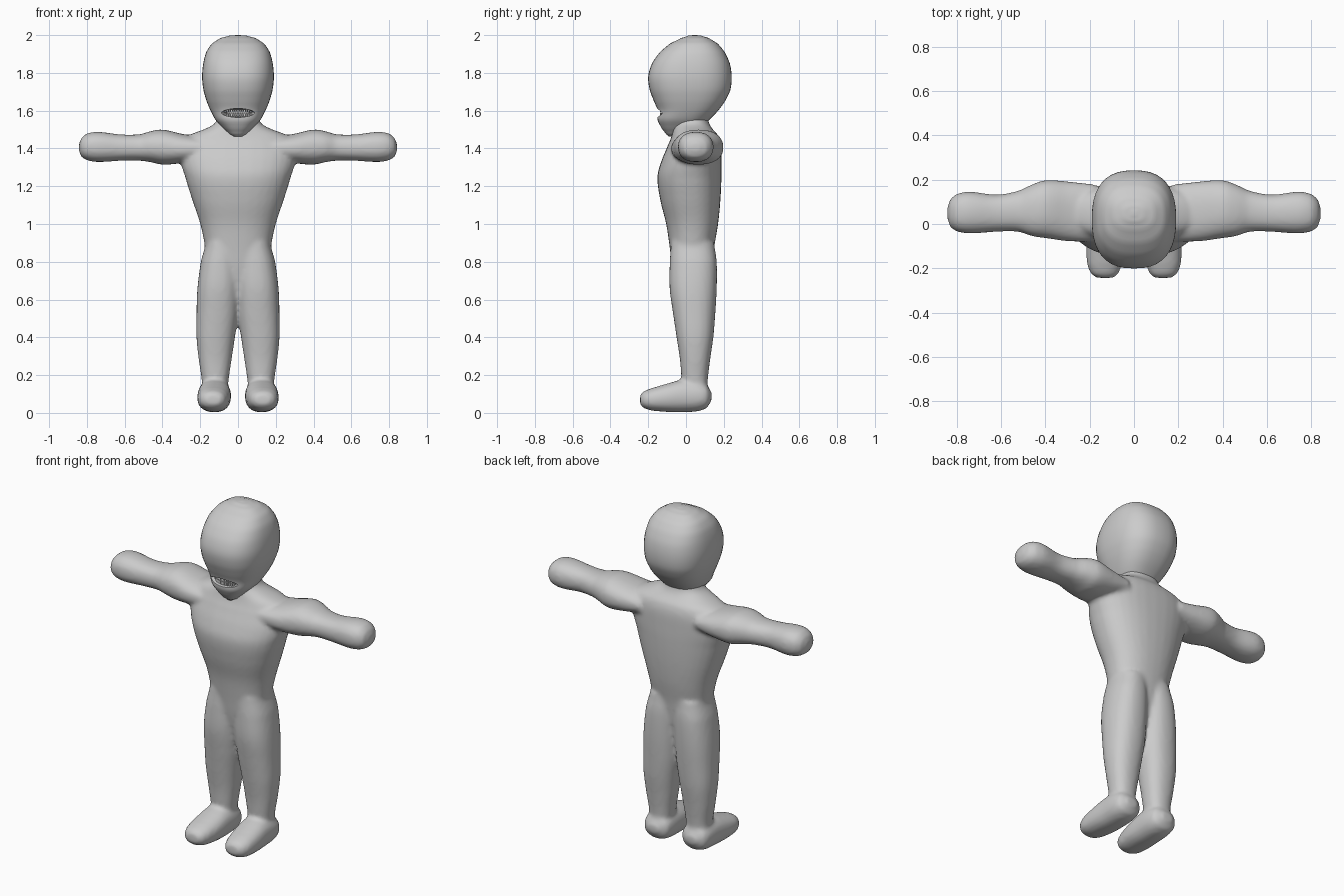
import bpy, math
from mathutils import Vector

grey = bpy.data.materials.new("plain grey")
grey.diffuse_color = (0.6, 0.6, 0.6, 1)

AXES = {"x": (1, 2, 0), "y": (0, 2, 1), "z": (0, 1, 2)}


def spline(rows, steps):
    """Smooth in-between sections (Catmull-Rom)."""
    out, n = [], len(rows)
    for i in range(n - 1):
        p = [rows[max(0, min(n - 1, i + k))] for k in (-1, 0, 1, 2)]
        for s in range(steps):
            t = s / steps
            row = [0.5 * (2 * b + (c - a) * t + (2 * a - 5 * b + 4 * c - d) * t * t
                          + (3 * b - a - 3 * c + d) * t ** 3) for a, b, c, d in zip(*p)]
            row[0] = rows[i][0] + (rows[i + 1][0] - rows[i][0]) * t
            out.append(row)
    return out + [list(rows[-1])]


def loft(name, axis, rows, power=2.3, sides=32, steps=4):
    """Skin over sections (position, u min, u max, v min, v max)."""
    iu, iv, iw = AXES[axis]
    verts, faces = [], []
    rows = spline(rows, steps)
    for w, u0, u1, v0, v1 in rows:
        for k in range(sides):
            a = 2 * math.pi * k / sides
            c, s = math.cos(a), math.sin(a)
            co = [0, 0, 0]
            co[iu] = (u0 + u1) / 2 + (u1 - u0) / 2 * math.copysign(abs(c) ** (2 / power), c)
            co[iv] = (v0 + v1) / 2 + (v1 - v0) / 2 * math.copysign(abs(s) ** (2 / power), s)
            co[iw] = w
            verts.append(co)
    for r in range(len(rows) - 1):
        for k in range(sides):
            a, b = r * sides + k, r * sides + (k + 1) % sides
            faces.append((a, b, b + sides, a + sides))
    last = (len(rows) - 1) * sides
    faces += [tuple(range(sides))[::-1], tuple(range(last, last + sides))]
    if axis == "y":
        faces = [f[::-1] for f in faces]
    me = bpy.data.meshes.new(name)
    me.from_pydata(verts, [], faces)
    me.materials.append(grey)
    ob = bpy.data.objects.new(name, me)
    bpy.context.collection.objects.link(ob)
    return ob


def mirrored(ob):
    bpy.context.view_layer.objects.active = ob
    m = ob.modifiers.new("mirror", "MIRROR")
    bpy.ops.object.modifier_apply(modifier=m.name)
    return ob


def smooth(ob, angle=50):
    bpy.ops.object.select_all(action="DESELECT")
    ob.select_set(True)
    bpy.context.view_layer.objects.active = ob
    bpy.ops.object.shade_smooth_by_angle(angle=math.radians(angle))


# Trunk with sloping shoulders and neck
trunk = loft("body", "z", [
    (0.52, -0.05, 0.05, 0.00, 0.09), (0.62, -0.09, 0.09, -0.04, 0.11),
    (0.75, -0.16, 0.16, -0.07, 0.135), (0.88, -0.175, 0.175, -0.087, 0.15),
    (1.00, -0.20, 0.20, -0.105, 0.17), (1.12, -0.24, 0.24, -0.135, 0.182),
    (1.25, -0.28, 0.28, -0.152, 0.188), (1.34, -0.305, 0.305, -0.128, 0.188),
    (1.42, -0.30, 0.30, -0.095, 0.185), (1.47, -0.26, 0.26, -0.075, 0.17),
    (1.51, -0.16, 0.16, -0.068, 0.135), (1.54, -0.115, 0.115, -0.06, 0.12),
    (1.62, -0.10, 0.10, -0.05, 0.11)])

# Legs
legs = mirrored(loft("legs", "z", [
    (0.08, 0.06, 0.19, 0.00, 0.11), (0.17, 0.05, 0.192, -0.022, 0.115),
    (0.28, 0.034, 0.208, -0.032, 0.128), (0.40, 0.016, 0.22, -0.05, 0.145),
    (0.52, -0.002, 0.22, -0.068, 0.155), (0.66, -0.01, 0.215, -0.087, 0.163),
    (0.80, -0.01, 0.197, -0.086, 0.163), (0.90, -0.01, 0.172, -0.08, 0.15)]))

# Feet
feet = mirrored(loft("feet", "y", [
    (-0.243, 0.09, 0.17, 0.045, 0.095), (-0.225, 0.07, 0.195, 0.025, 0.115),
    (-0.18, 0.053, 0.212, 0.012, 0.132), (-0.10, 0.04, 0.216, 0.005, 0.155),
    (-0.02, 0.037, 0.213, 0.003, 0.175), (0.06, 0.038, 0.21, 0.008, 0.17),
    (0.11, 0.05, 0.198, 0.025, 0.15), (0.136, 0.09, 0.16, 0.065, 0.11)]))

# Arms with rounded ends
arms = mirrored(loft("arms", "x", [
    (0.18, -0.08, 0.18, 1.34, 1.46), (0.30, -0.078, 0.192, 1.322, 1.478),
    (0.40, -0.064, 0.198, 1.314, 1.50), (0.46, -0.055, 0.178, 1.327, 1.492),
    (0.52, -0.035, 0.15, 1.335, 1.475), (0.62, -0.035, 0.132, 1.335, 1.474),
    (0.74, -0.043, 0.146, 1.328, 1.488), (0.80, -0.034, 0.136, 1.337, 1.48),
    (0.83, -0.012, 0.11, 1.356, 1.455), (0.842, 0.025, 0.075, 1.385, 1.425)]))

# Blend trunk and limbs into one skin
bpy.ops.object.select_all(action="DESELECT")
for ob in (trunk, legs, feet, arms):
    ob.select_set(True)
bpy.context.view_layer.objects.active = trunk
bpy.ops.object.join()
remesh = trunk.modifiers.new("blend", "REMESH")
remesh.mode = "VOXEL"
remesh.voxel_size = 0.012
relax = trunk.modifiers.new("relax", "SMOOTH")
relax.factor, relax.iterations = 0.5, 6
for m in ("blend", "relax"):
    bpy.ops.object.modifier_apply(modifier=m)
smooth(trunk, 80)

# Head, narrowing to the chin
head = loft("head", "z", [
    (1.462, -0.02, 0.02, -0.09, -0.05), (1.475, -0.045, 0.045, -0.105, 0.0),
    (1.505, -0.078, 0.078, -0.128, 0.07), (1.55, -0.118, 0.118, -0.15, 0.122),
    (1.60, -0.145, 0.145, -0.15, 0.17), (1.65, -0.166, 0.166, -0.17, 0.207),
    (1.71, -0.183, 0.183, -0.192, 0.235), (1.78, -0.19, 0.19, -0.20, 0.242),
    (1.85, -0.184, 0.184, -0.18, 0.232), (1.91, -0.168, 0.168, -0.138, 0.205),
    (1.955, -0.138, 0.138, -0.085, 0.168), (1.985, -0.092, 0.092, -0.025, 0.12),
    (1.997, -0.045, 0.045, 0.012, 0.082), (2.0, -0.01, 0.01, 0.037, 0.057)], 2.5, 40)

# Mouth opening
cutter = loft("mouth_cutter", "y", [
    (-0.25, -0.088, 0.088, 1.563, 1.613), (-0.125, -0.088, 0.088, 1.565, 1.611),
    (-0.09, -0.06, 0.06, 1.575, 1.60)], 1.8, 32, 2)
cutter.hide_render = True
cutter.hide_set(True)
cut = head.modifiers.new("mouth", "BOOLEAN")
cut.operation, cut.solver, cut.object = "DIFFERENCE", "EXACT", cutter
bpy.context.view_layer.objects.active = head
bpy.ops.object.modifier_apply(modifier="mouth")
bpy.data.objects.remove(cutter)
smooth(head)

# Two rows of small teeth following the jaw curve
for name, z in (("lower_teeth", 1.578), ("upper_teeth", 1.598)):
    for i in range(-6, 7):
        x = i * 0.0115
        bpy.ops.mesh.primitive_cube_add(size=1, location=(x, -0.128 + 4.5 * x * x, z))
        tooth = bpy.context.object
        tooth.name = name
        tooth.scale = (0.009, 0.02, 0.017)
        tooth.data.materials.append(grey)
